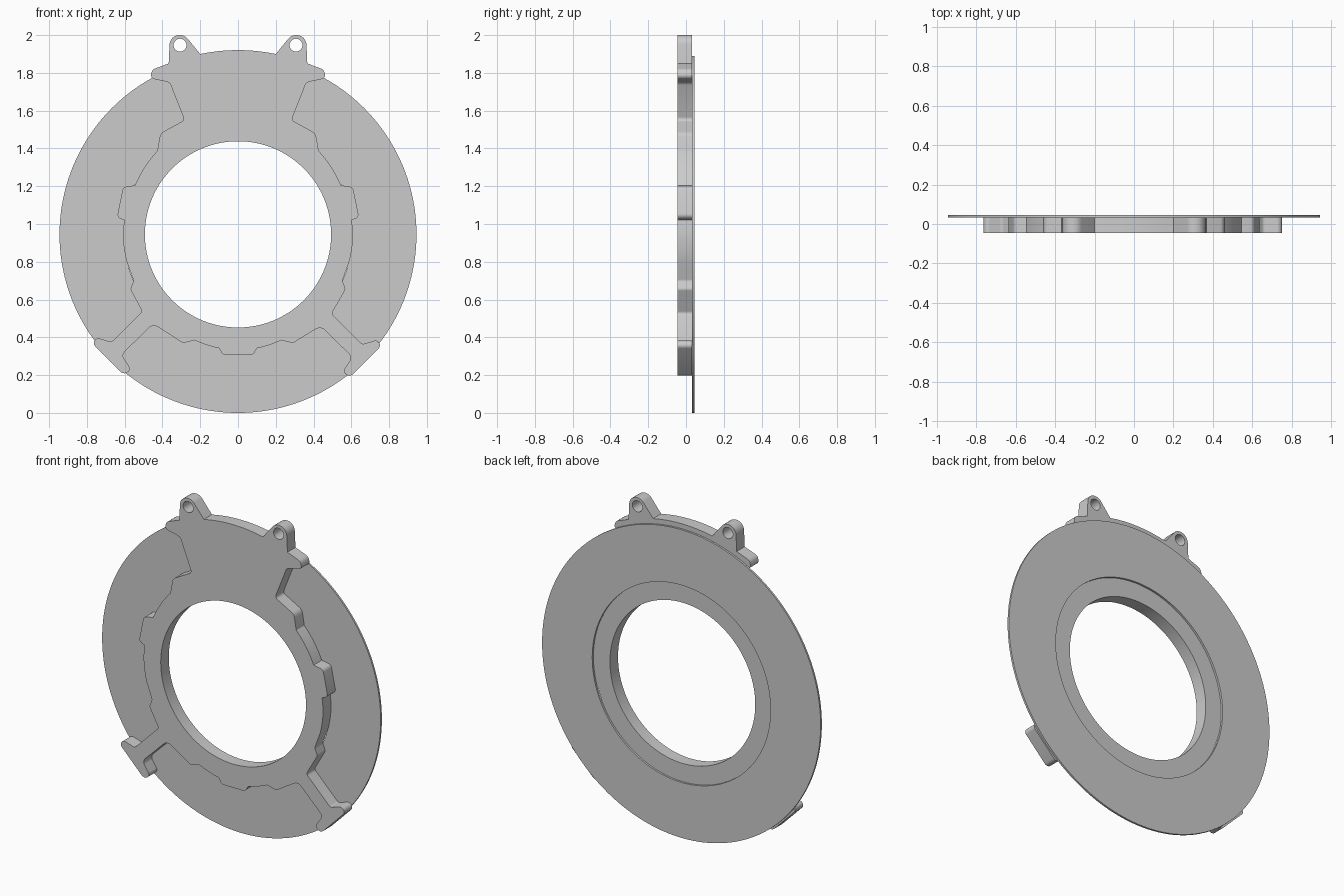
import bpy, bmesh, math
from mathutils import Vector

if "Cube" in bpy.data.objects:
    bpy.data.objects.remove(bpy.data.objects["Cube"])

C = Vector((0, 0.945))          # common centre of the rings (x, z)


def circle(center, r, n):
    return [Vector((center[0] + r * math.cos(2 * math.pi * i / n),
                    center[1] + r * math.sin(2 * math.pi * i / n))) for i in range(n)]


def outline(pts):
    """Corners (x, z, r): r > 0 rounds the corner, r < 0 runs a ring-centred arc to the next point."""
    out = []
    for i, (x, z, r) in enumerate(pts):
        p = Vector((x, z))
        a, b = Vector(pts[i - 1][:2]), Vector(pts[(i + 1) % len(pts)][:2])
        if r > 0:
            u, v = (a - p).normalized(), (b - p).normalized()
            half = u.angle(v) / 2
            t = min(r / math.tan(half), 0.49 * (a - p).length if r < 0.05 else 1,
                    0.49 * (b - p).length if r < 0.05 else 1)
            r = t * math.tan(half)
            mid = p + (u + v).normalized() * (r / math.sin(half))
            s, e = p + u * t - mid, p + v * t - mid
            turn = s.angle_signed(e)
            n = max(2, math.ceil(abs(turn) / math.radians(12)))
            for k in range(n + 1):
                w = -turn * k / n
                out.append(mid + Vector((s.x * math.cos(w) - s.y * math.sin(w),
                                         s.x * math.sin(w) + s.y * math.cos(w))))
        else:
            out.append(p)
            if r < 0:
                s, e = p - C, b - C
                turn = -s.angle_signed(e)
                a0 = math.atan2(s.y, s.x)
                n = max(2, math.ceil(abs(turn) / math.radians(3)))
                for k in range(1, n):
                    rad = s.length + (e.length - s.length) * k / n
                    w = a0 + turn * k / n
                    out.append(C + rad * Vector((math.cos(w), math.sin(w))))
    return out


def plate(name, loops, y0, y1):
    """Flat plate in the xz plane from filled outlines, spanning y0..y1."""
    cu = bpy.data.curves.new(name, 'CURVE')
    cu.dimensions = '2D'
    cu.fill_mode = 'BOTH'
    cu.extrude = (y1 - y0) / 2
    for loop in loops:
        sp = cu.splines.new('POLY')
        sp.points.add(len(loop) - 1)
        for q, p in zip(sp.points, loop):
            q.co = (p.x, p.y, 0, 1)
        sp.use_cyclic_u = True
    ob = bpy.data.objects.new(name, cu)
    bpy.context.collection.objects.link(ob)
    ob.rotation_euler.x = math.pi / 2
    ob.location.y = (y0 + y1) / 2
    bpy.ops.object.select_all(action='DESELECT')
    bpy.context.view_layer.objects.active = ob
    ob.select_set(True)
    bpy.ops.object.convert(target='MESH')
    ob = bpy.context.object
    bm = bmesh.new()
    bm.from_mesh(ob.data)
    bmesh.ops.remove_doubles(bm, verts=bm.verts, dist=1e-5)
    bmesh.ops.recalc_face_normals(bm, faces=bm.faces)
    bm.to_mesh(ob.data)
    bm.free()
    bpy.ops.object.shade_smooth_by_angle(angle=math.radians(30))
    return ob


# Right half of the bracket, clockwise from the top
upper = [(0.2, 1.9, 0), (0.282, 2.0, 0.052), (0.36, 2.0, 0.052), (0.367, 1.85, 0),   # ear
         (0.453, 1.818, 0.03), (0.467, 1.772, 0.03), (0.362, 1.75, 0.03),            # shoulder
         (0.283, 1.55, 0.02), (0.411, 1.48, 0.04), (0.427, 1.387, -1),
         (0.545, 1.205, 0), (0.608, 1.195, 0.025), (0.641, 1.035, 0.025),            # side lug
         (0.602, 1.02, 0), (0.609, 0.956, -1), (0.59, 0.803, 0),
         (0.552, 0.70, 0.02), (0.57, 0.655, 0.02)]
arm = [(0.495, 0.525, 0.02), (0.658, 0.363, 0.02), (0.737, 0.387, 0.03),
       (0.758, 0.355, 0.03), (0.595, 0.19, 0.03), (0.552, 0.215, 0.03),
       (0.605, 0.295, 0.03), (0.438, 0.46, 0.04)]
lower = [(0.29, 0.369, 0.02), (0.23, 0.385, -1), (0.10, 0.342, 0), (0.08, 0.307, 0.03)]

# Left half is the mirror image, its arm set slightly further out
left = upper + [(x + 0.012, z + 0.012, r) for x, z, r in arm] + lower
mirrored = []
for i in range(len(left) - 1, -1, -1):
    x, z, r = left[i]
    if r < 0:
        r = 0
    if i > 0 and left[i - 1][2] < 0:
        r = -1
    mirrored.append((-x, z, r))
mirrored[-1] = (-0.2, 1.9, -1)   # arc across the top back to the start

ears = [circle((s * 0.307, 1.947), 0.034, 32) for s in (-1, 1)]
plate("bracket", [outline(upper + arm + lower + mirrored), circle(C, 0.493, 128)] + ears,
      -0.045, 0.033)

# Thin disc on the back
plate("disc", [circle(C, 0.945, 160), circle(C, 0.605, 128)], 0.033, 0.045)
